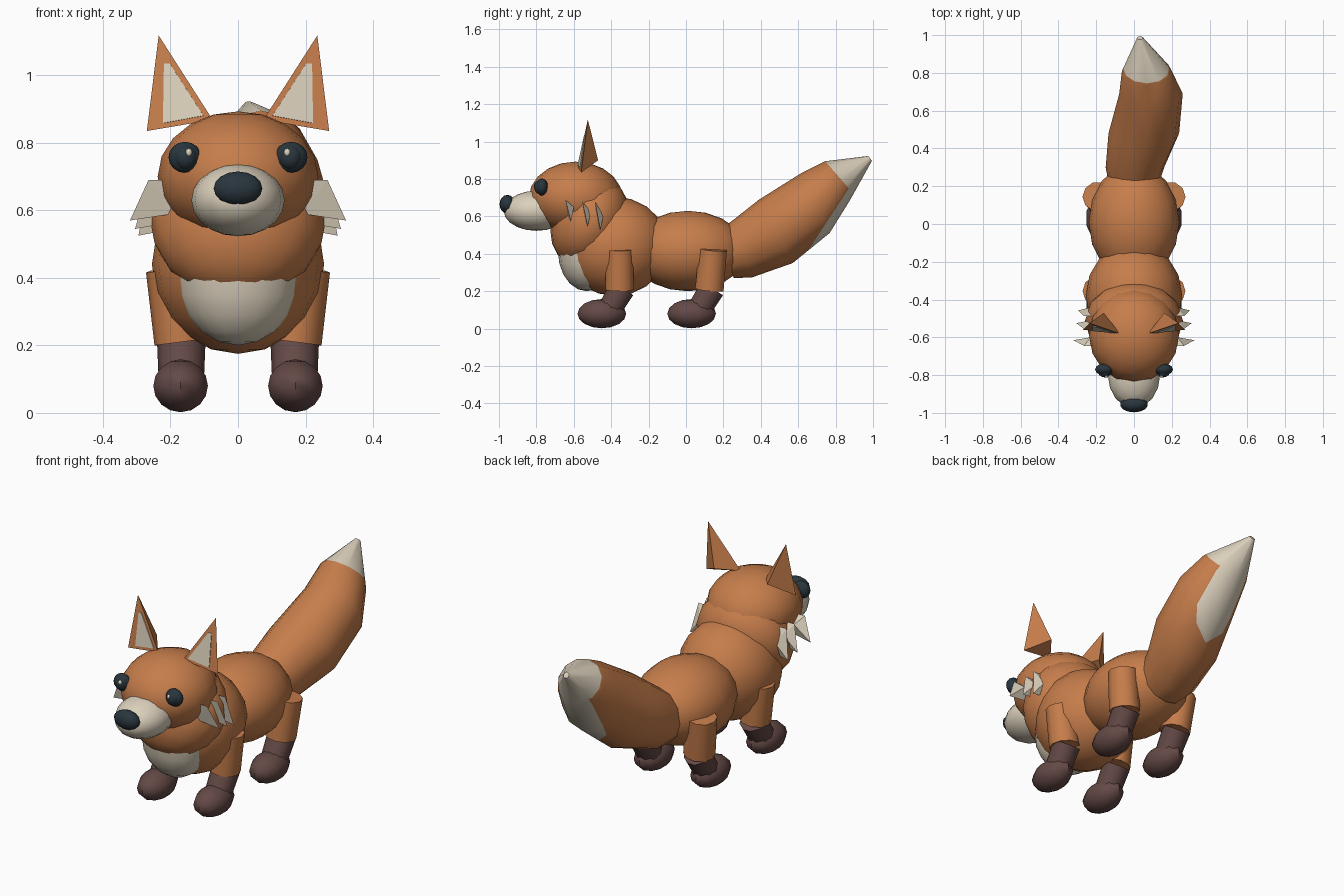
import bpy, bmesh, math
from mathutils import Vector, Matrix

if "Cube" in bpy.data.objects:
    bpy.data.objects.remove(bpy.data.objects["Cube"])


def mat(name, col):
    m = bpy.data.materials.new(name)
    m.diffuse_color = (*col, 1)
    m.use_nodes = True
    m.node_tree.nodes["Principled BSDF"].inputs["Base Color"].default_value = m.diffuse_color
    return m


ORANGE = mat("orange fur", (0.565, 0.205, 0.070))
CREAM = mat("cream fur", (0.71, 0.63, 0.50))
BROWN = mat("dark brown", (0.125, 0.066, 0.060))
DARK = mat("near black", (0.022, 0.036, 0.047))


def finish(bm, name, mats, angle=50):
    bmesh.ops.recalc_face_normals(bm, faces=bm.faces)
    me = bpy.data.meshes.new(name)
    bm.to_mesh(me)
    bm.free()
    ob = bpy.data.objects.new(name, me)
    bpy.context.collection.objects.link(ob)
    for m in mats:
        me.materials.append(m)
    if angle:
        bpy.ops.object.select_all(action='DESELECT')
        ob.select_set(True)
        bpy.context.view_layer.objects.active = ob
        bpy.ops.object.shade_smooth_by_angle(angle=math.radians(angle))
    return ob


def ellipsoid(name, c, r, m, tilt=0, seg=16, rings=10, cut_z=None):
    bm = bmesh.new()
    bmesh.ops.create_uvsphere(bm, u_segments=seg, v_segments=rings, radius=1)
    bm.transform(Matrix.Translation(c) @ Matrix.Rotation(math.radians(tilt), 4, 'X')
                 @ Matrix.Diagonal((*r, 1)))
    if cut_z is not None:
        res = bmesh.ops.bisect_plane(bm, geom=bm.verts[:] + bm.edges[:] + bm.faces[:],
                                     plane_co=(0, 0, cut_z), plane_no=(0, 0, 1), clear_outer=True)
        edges = [g for g in res["geom_cut"] if isinstance(g, bmesh.types.BMEdge)]
        bmesh.ops.edgeloop_fill(bm, edges=edges)
    return finish(bm, name, [m])


def loft(bm, rings, seg):
    """rings: list of (centre, side vector, up vector); returns nothing, fills bm"""
    loops = []
    for c, u, v in rings:
        loops.append([bm.verts.new(Vector(c) + Vector(u) * math.cos(t) + Vector(v) * math.sin(t))
                      for t in (2 * math.pi * i / seg for i in range(seg))])
    for a, b in zip(loops, loops[1:]):
        for i in range(seg):
            j = (i + 1) % seg
            bm.faces.new((a[i], a[j], b[j], b[i]))
    bm.faces.new(loops[0])
    bm.faces.new(loops[-1])


def limb(name, a, b, ra, rb, m, seg=10):
    bm = bmesh.new()
    d = (Vector(b) - Vector(a)).normalized()
    v = d.cross(Vector((1, 0, 0))).normalized()
    u = v.cross(d)
    loft(bm, [(a, u * ra, v * ra), (b, u * rb, v * rb)], seg)
    return finish(bm, name, [m])


def hull(name, pts, m):
    bm = bmesh.new()
    for p in pts:
        bm.verts.new(p)
    bmesh.ops.convex_hull(bm, input=bm.verts)
    return finish(bm, name, [m], 0)


# Torso, neck and head
ellipsoid("hindquarters", (0, 0.01, 0.415), (0.24, 0.31, 0.215), ORANGE)
ellipsoid("chest", (0, -0.38, 0.44), (0.255, 0.285, 0.265), ORANGE)
ellipsoid("neck", (0, -0.515, 0.57), (0.26, 0.195, 0.25), ORANGE, tilt=-30)
ellipsoid("bib", (0, -0.53, 0.415), (0.185, 0.155, 0.215), CREAM, cut_z=0.41)
ellipsoid("head", (0, -0.59, 0.70), (0.238, 0.25, 0.193), ORANGE)
ellipsoid("muzzle", (0, -0.80, 0.63), (0.138, 0.175, 0.107), CREAM)
ellipsoid("nose", (0, -0.955, 0.665), (0.074, 0.042, 0.05), DARK, seg=14, rings=8)

for side, s in (("right", 1), ("left", -1)):
    def P(x, y, z):
        return Vector((s * x, y, z))

    # Eyes with pupil and glint
    ellipsoid(side + "_eye", P(0.157, -0.77, 0.757), (0.049, 0.032, 0.046), DARK, seg=12, rings=8)
    ellipsoid(side + "_pupil", P(0.155, -0.785, 0.757), (0.034, 0.027, 0.036), DARK, seg=12, rings=8)
    ellipsoid(side + "_eye_glint", P(0.146, -0.805, 0.771), (0.010, 0.009, 0.012), CREAM, seg=8, rings=6)

    # Ears with a thin inner plate on the front face
    tip, outer, inner, back = (P(0.235, -0.525, 1.118), P(0.27, -0.56, 0.835),
                               P(0.075, -0.58, 0.868), P(0.16, -0.47, 0.90))
    hull(side + "_ear", (tip, outer, inner, back), ORANGE)
    n = (outer - tip).cross(inner - tip).normalized()
    if n.y > 0:
        n = -n
    plate = []
    for x, z in ((0.202, 1.035), (0.219, 1.035), (0.222, 0.858), (0.102, 0.880)):
        y = tip.y - (n.x * (s * x - tip.x) + n.z * (z - tip.z)) / n.y
        plate += [P(x, y, z) + n * 0.004, P(x, y, z) - n * 0.002]
    hull(side + "_ear_lining", plate, CREAM)

    # Cheek tufts
    for i, (y, top, tx, tz) in enumerate(((-0.645, 0.69, 0.32, 0.57),
                                          (-0.555, 0.68, 0.305, 0.545),
                                          (-0.487, 0.68, 0.295, 0.525))):
        hull(f"{side}_cheek_tuft_{i + 1}",
             (P(0.265, y, top), P(0.19, y, top), P(tx, y + 0.03, tz),
              P(0.19, y + 0.02, tz + 0.02), P(0.23, y + 0.045, tz + 0.08)), CREAM)

    # Legs: upper leg, shin and paw
    for pair, y in (("front", -0.355), ("hind", 0.125)):
        nm = f"{side}_{pair}_"
        dy = 0.02 if pair == "hind" else 0
        limb(nm + "upper_leg", P(0.195, y + dy, 0.425), P(0.168, y, 0.21), 0.078, 0.08, ORANGE)
        limb(nm + "shin", P(0.168, y + 0.015, 0.215), P(0.168, y - 0.075, 0.07), 0.072, 0.066, BROWN)
        ellipsoid(nm + "paw", P(0.17, y - 0.095, 0.08), (0.085, 0.13, 0.078), BROWN, seg=10, rings=8)

# Tail: lofted rings along a curved path (centre, half width, half height, lean of ring)
path = [((0, 0.22, 0.40), 0.135, 0.135, 15),
        ((0.005, 0.30, 0.425), 0.155, 0.16, 20),
        ((0.052, 0.48, 0.52), 0.187, 0.192, 28),
        ((0.09, 0.69, 0.67), 0.168, 0.177, 26),
        ((0.068, 0.81, 0.79), 0.132, 0.124, 32),
        ((0.032, 0.985, 0.91), 0.016, 0.016, 35)]
bm = bmesh.new()
rings = []
for c, w, h, a in path:
    a = math.radians(a)
    rings.append((c, (w, 0, 0), (0, -h * math.sin(a), h * math.cos(a))))
loft(bm, rings, 12)
# Pale tail end bounded by two slanted cuts
apex = Vector((0, 0.87, 0.75))
cuts = [Vector((0, 0.15, 0.13)), Vector((0, 0.23, -0.15))]
for n in cuts:
    bmesh.ops.bisect_plane(bm, geom=bm.verts[:] + bm.edges[:] + bm.faces[:],
                           plane_co=apex, plane_no=n)
for f in bm.faces:
    d = f.calc_center_median() - apex
    f.material_index = int(any(d.dot(n) > 0 for n in cuts))
finish(bm, "tail", [ORANGE, CREAM])
